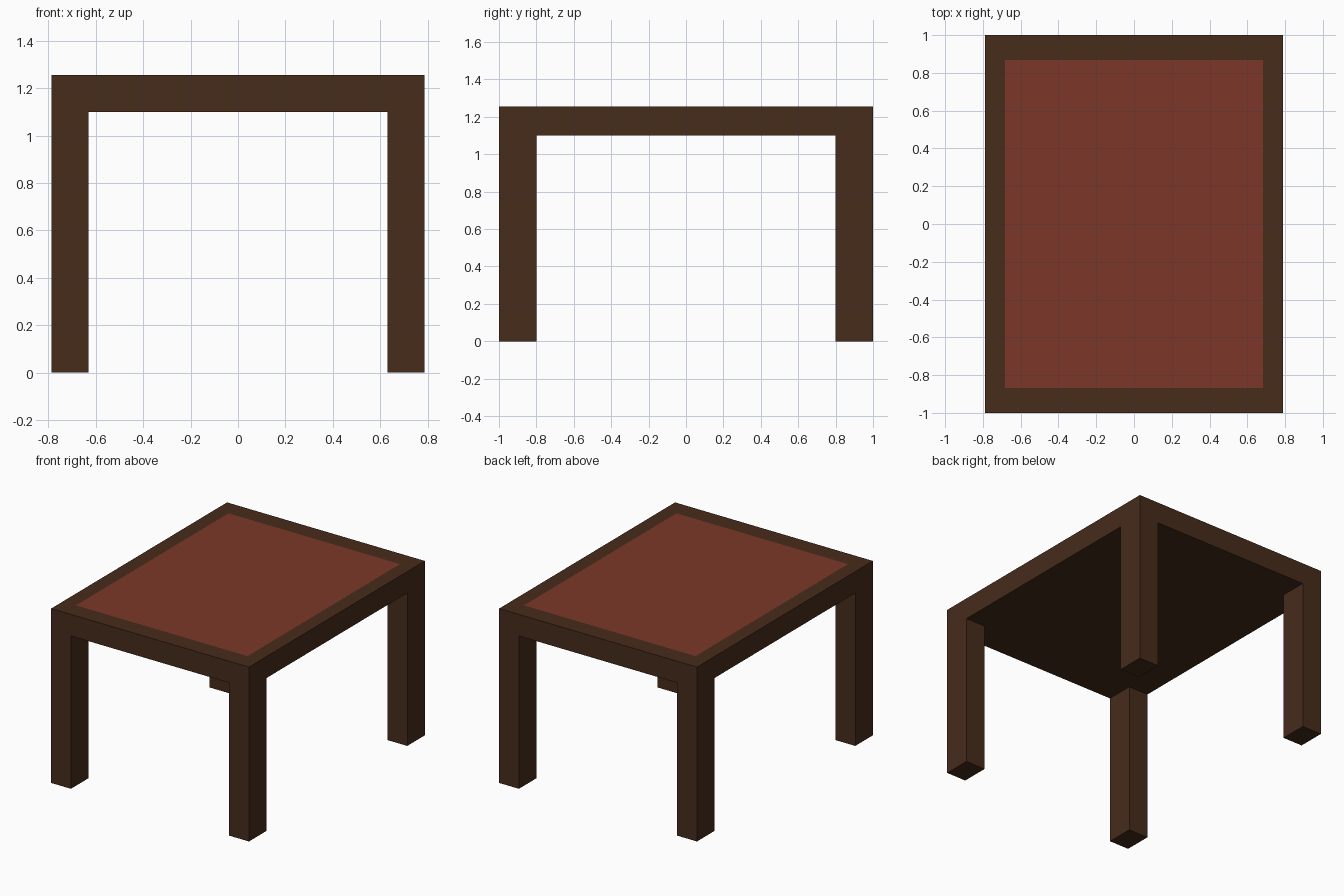
import bpy, bmesh, math

if "Cube" in bpy.data.objects:
    bpy.data.objects.remove(bpy.data.objects["Cube"])

HX, HY, TOP = 0.7875, 1.0, 1.255      # half width, half depth, height
APRON = 1.1                           # underside of the table top
LEG_X, LEG_Y = 0.63, 0.8              # inner faces of the legs
PANEL_X, PANEL_Y = 0.683, 0.867       # half size of the flush inlay


def material(name, color):
    mat = bpy.data.materials.new(name)
    mat.diffuse_color = (*color, 1)
    mat.use_nodes = True
    mat.node_tree.nodes["Principled BSDF"].inputs["Base Color"].default_value = mat.diffuse_color
    return mat


bm = bmesh.new()

# Table top slab
bmesh.ops.create_cube(bm, size=2)
for v in bm.verts:
    v.co = (v.co.x * HX, v.co.y * HY, TOP if v.co.z > 0 else APRON)

# Flush inlay panel on top
top = max(bm.faces, key=lambda f: f.calc_center_median().z)
bmesh.ops.inset_individual(bm, faces=[top], thickness=0.1)
for v in top.verts:
    v.co = (math.copysign(PANEL_X, v.co.x), math.copysign(PANEL_Y, v.co.y), TOP)
top.material_index = 1


def underside():
    return [f for f in bm.faces if all(abs(v.co.z - APRON) < 1e-4 for v in f.verts)]


# Cut the underside along the inner leg faces
for co, no in (((LEG_X, 0, 0), (1, 0, 0)), ((-LEG_X, 0, 0), (1, 0, 0)),
               ((0, LEG_Y, 0), (0, 1, 0)), ((0, -LEG_Y, 0), (0, 1, 0))):
    faces = underside()
    geom = {g for f in faces for g in (*f.verts, *f.edges, f)}
    bmesh.ops.bisect_plane(bm, geom=list(geom), plane_co=co, plane_no=no)

# Pull the four corner patches down into legs
corners = [f for f in underside()
           if abs(f.calc_center_median().x) > LEG_X and abs(f.calc_center_median().y) > LEG_Y]
res = bmesh.ops.extrude_face_region(bm, geom=corners)
for v in res["geom"]:
    if isinstance(v, bmesh.types.BMVert):
        v.co.z = 0
left_over = [f for f in corners if f.is_valid and f.calc_center_median().z > 0.5]
if left_over:
    bmesh.ops.delete(bm, geom=left_over, context='FACES_ONLY')
bmesh.ops.recalc_face_normals(bm, faces=bm.faces[:])

mesh = bpy.data.meshes.new("table")
bm.to_mesh(mesh)
bm.free()
mesh.materials.append(material("dark_wood", (0.062, 0.025, 0.011)))
mesh.materials.append(material("red_inlay", (0.2, 0.039, 0.022)))
bpy.context.collection.objects.link(bpy.data.objects.new("table", mesh))
